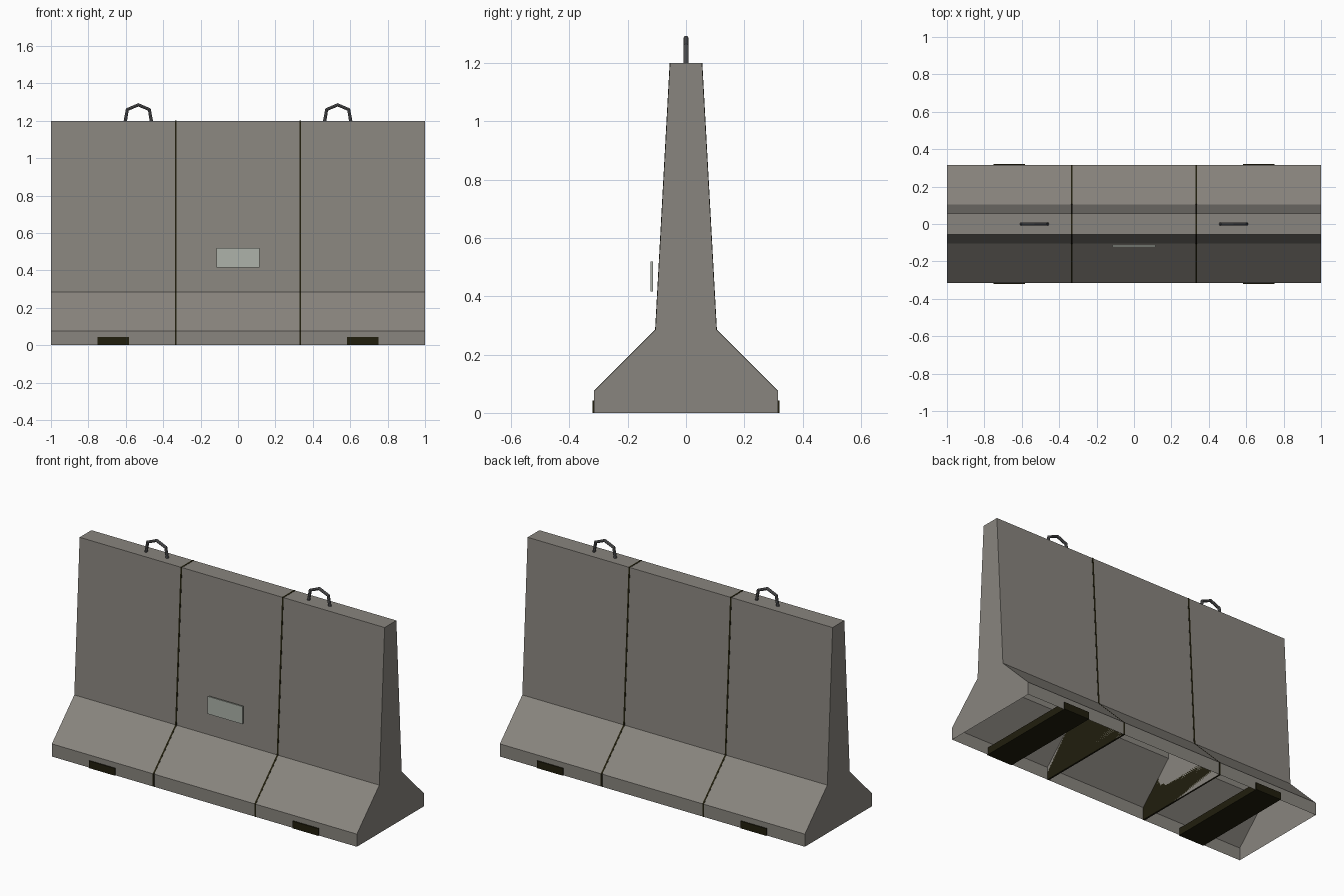
import bpy, bmesh, math
from mathutils import Vector

if "Cube" in bpy.data.objects:
    bpy.data.objects.remove(bpy.data.objects["Cube"])


def mat(name, rgb):
    m = bpy.data.materials.new(name)
    m.diffuse_color = (*rgb, 1)
    m.use_nodes = True
    m.node_tree.nodes["Principled BSDF"].inputs["Base Color"].default_value = m.diffuse_color
    return m


CONCRETE = mat("concrete grey", (0.25, 0.235, 0.21))
DARK = mat("dark recess", (0.015, 0.013, 0.004))
STEEL = mat("steel grey", (0.12, 0.12, 0.125))
PLATE = mat("plate grey", (0.42, 0.45, 0.40))

HALF = [(0.315, 0), (0.315, 0.075), (0.105, 0.285), (0.055, 1.2)]


def finish(name, bm, material):
    bmesh.ops.recalc_face_normals(bm, faces=bm.faces)
    me = bpy.data.meshes.new(name)
    bm.to_mesh(me)
    bm.free()
    me.materials.append(material)
    ob = bpy.data.objects.new(name, me)
    bpy.context.collection.objects.link(ob)
    return ob


def barrier_slice(name, x0, x1, grow, material, open_bottom):
    """Extrude the barrier cross-section from x0 to x1."""
    half = [(y + grow, z + (grow if z > 1 else 0)) for y, z in HALF]
    ring = half + [(-y, z) for y, z in reversed(half)]
    bm = bmesh.new()
    face = bm.faces.new([bm.verts.new((x0, y, z)) for y, z in ring])
    ext = bmesh.ops.extrude_face_region(bm, geom=[face], use_keep_orig=True)
    moved = [v for v in ext["geom"] if isinstance(v, bmesh.types.BMVert)]
    bmesh.ops.translate(bm, verts=moved, vec=(x1 - x0, 0, 0))
    bmesh.ops.recalc_face_normals(bm, faces=bm.faces)
    if open_bottom:
        under = [f for f in bm.faces if all(v.co.z < 1e-4 for v in f.verts)]
        bmesh.ops.delete(bm, geom=under, context='FACES_ONLY')
    return finish(name, bm, material)


def box(name, lo, hi, material):
    bm = bmesh.new()
    bmesh.ops.create_cube(bm, size=1)
    lo, hi = Vector(lo), Vector(hi)
    for v in bm.verts:
        v.co = (lo + hi) / 2 + v.co * (hi - lo)
    return finish(name, bm, material)


def tube(name, path, radius, sides, material):
    """Faceted tube along a path lying in the xz plane, mitred at bends."""
    bm = bmesh.new()
    rings = []
    for i, p in enumerate(path):
        a = (p - path[i - 1]).normalized() if i else None
        b = (path[i + 1] - p).normalized() if i < len(path) - 1 else None
        t = ((a or b) + (b or a)).normalized()
        side = Vector((t.z, 0, -t.x))
        rings.append([bm.verts.new(p + radius * (
            side * math.cos(k * math.tau / sides)
            + Vector((0, 1, 0)) * math.sin(k * math.tau / sides)))
            for k in range(sides)])
    for r, s in zip(rings, rings[1:]):
        for k in range(sides):
            n = (k + 1) % sides
            bm.faces.new((r[k], r[n], s[n], s[k]))
    bm.faces.new(rings[0])
    bm.faces.new(rings[-1])
    return finish(name, bm, material)


# Three hollow concrete sections, with dark joints filling the gaps
J, G = 0.333, 0.005
for name, x0, x1 in (("left", -1, -J - G), ("middle", -J + G, J - G), ("right", J + G, 1)):
    barrier_slice(f"concrete_section_{name}", x0, x1, 0, CONCRETE, True)

for name, s in (("left", -1), ("right", 1)):
    barrier_slice(f"joint_{name}", s * J - G, s * J + G, 0.001, DARK, False)

    # Forklift pocket running through the base
    c = s * 0.667
    box(f"fork_pocket_{name}", (c - 0.085, -0.321, 0), (c + 0.085, 0.321, 0.043), DARK)

    # Lifting loop on the crest
    c = s * 0.533
    pts = [(-0.071, 1.19), (-0.059, 1.26), (0, 1.285), (0.059, 1.26), (0.071, 1.19)]
    tube(f"lifting_loop_{name}", [Vector((c + x, 0, z)) for x, z in pts], 0.009, 8, STEEL)

# Blank identification plate on the front
box("front_plate", (-0.114, -0.122, 0.416), (0.114, -0.113, 0.52), PLATE)
